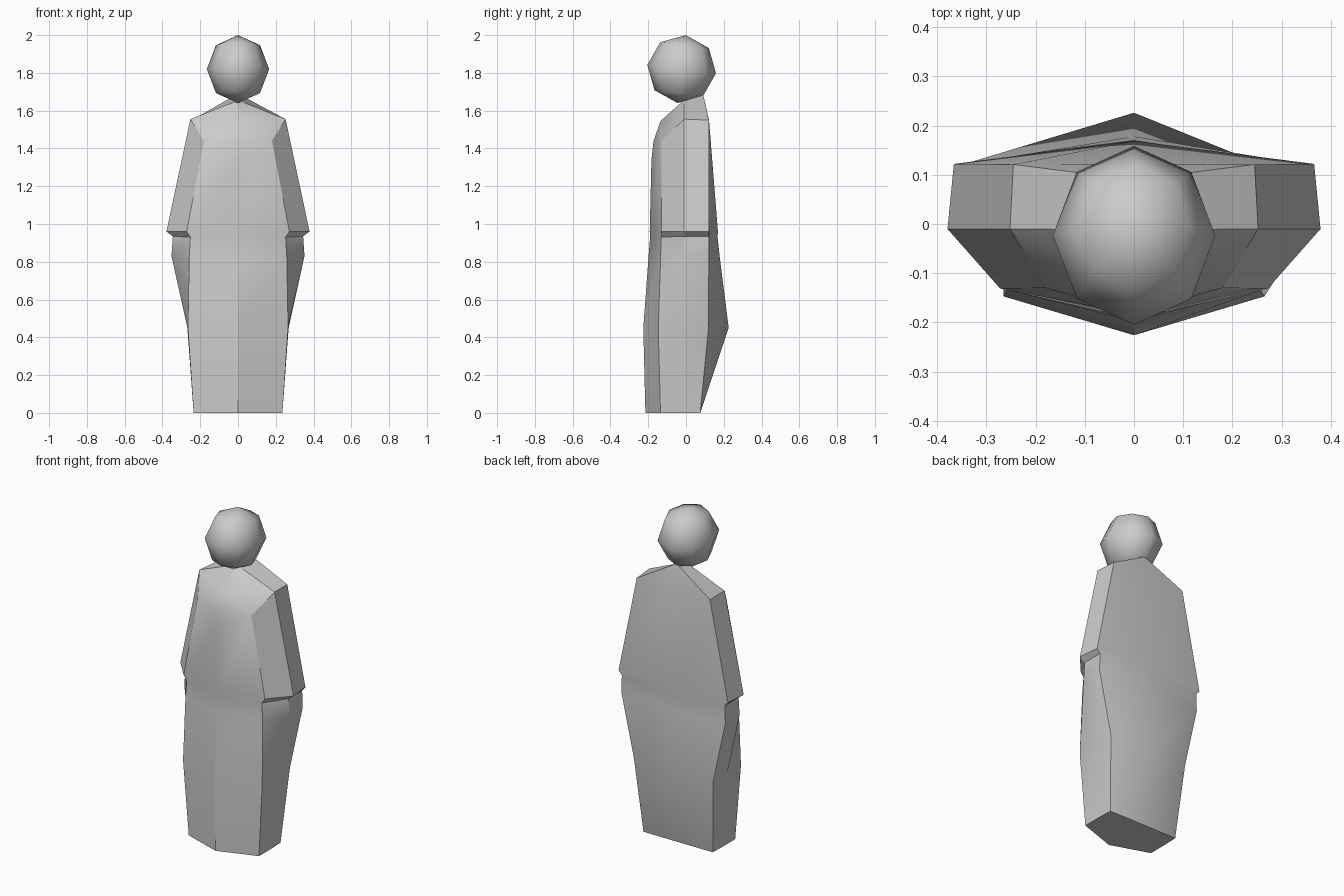
import bpy, bmesh, math

if "Cube" in bpy.data.objects:
    bpy.data.objects.remove(bpy.data.objects["Cube"])

# Robe half-rings: front centre (y,z), front corner, side, back corner (x,y,z), back centre (y,z)
C_TOP, S_TOP, B_TOP = (.18, -.13, 1.44), (.252, -.01, 1.555), (.245, .121, 1.55)
NECK, NAPE = (0, -.012, 1.655), (0, .09, 1.69)
rings = [
    [(0, -.215, 0), (.235, -.135, 0), (.235, -.01, 0), (.232, .075, 0), (0, .076, 0)],
    [(0, -.226, .45), (.265, -.147, .45), (.268, -.01, .45), (.265, .119, .45), (0, .226, .45)],
    [(0, -.198, .83), (.258, -.134, .83), (.352, -.01, .83), (.348, .121, .83), (0, .178, .83)],
    [(0, -.19, .93), (.252, -.131, .93), (.345, -.01, .935), (.345, .121, .935), (0, .167, .93)],
    [(0, -.192, .96), (.272, -.131, .96), (.379, -.01, .96), (.366, .122, .96), (0, .169, .96)],
]
# Chest and shoulders: only the front centre moves, then everything closes at the neck
for y, z in ((-.183, 1.34), (-.172, 1.44), (-.135, 1.545)):
    rings.append([(0, y, z), C_TOP, S_TOP, B_TOP, (0, .122, 1.55)])
rings.append([(0, -.135, 1.545), S_TOP, S_TOP, B_TOP, (0, .122, 1.55)])
rings.append([NECK, NECK, NECK, NAPE, NAPE])


def mirrored(half):
    return half + [(-x, y, z) for x, y, z in half[-2:0:-1]]


def loft(name, half_rings):
    bm = bmesh.new()
    cache = {}

    def vert(p):
        if p not in cache:
            cache[p] = bm.verts.new(p)
        return cache[p]

    loops = [[vert(p) for p in mirrored(h)] for h in half_rings]
    for a, b in zip(loops, loops[1:]):
        for i in range(len(a)):
            j = (i + 1) % len(a)
            face = list(dict.fromkeys((a[i], a[j], b[j], b[i])))
            if len(face) > 2 and not bm.faces.get(face):
                bm.faces.new(face)
    bm.faces.new(loops[0][::-1])
    bmesh.ops.recalc_face_normals(bm, faces=bm.faces)
    mesh = bpy.data.meshes.new(name)
    bm.to_mesh(mesh)
    bm.free()
    ob = bpy.data.objects.new(name, mesh)
    bpy.context.collection.objects.link(ob)
    return ob


# Robed body
body = loft("robed_body", rings)
bpy.context.view_layer.objects.active = body
body.select_set(True)
bpy.ops.object.shade_smooth_by_angle(angle=math.radians(30))
body.select_set(False)

# Head, tipped slightly back
bpy.ops.mesh.primitive_uv_sphere_add(segments=8, ring_count=4, radius=1,
                                     location=(0, -.023, 1.82),
                                     rotation=(math.radians(-7), 0, 0))
head = bpy.context.object
head.name = "head"
head.scale = (.165, .183, .181)
bpy.ops.object.shade_smooth()
